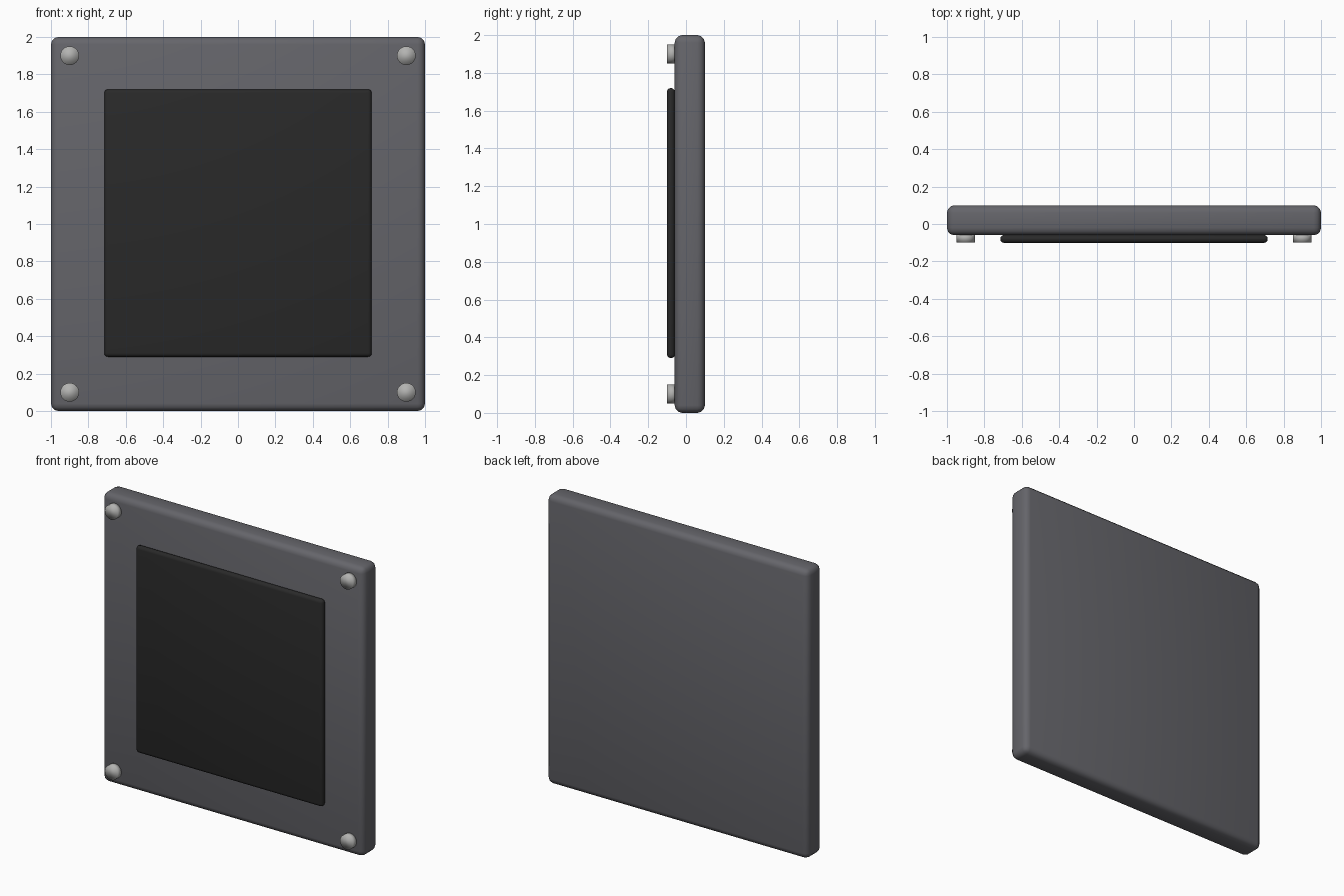
import bpy, math

if "Cube" in bpy.data.objects:
    bpy.data.objects.remove(bpy.data.objects["Cube"])


def material(name, rgb):
    m = bpy.data.materials.new(name)
    m.diffuse_color = (*rgb, 1)
    m.use_nodes = True
    m.node_tree.nodes["Principled BSDF"].inputs["Base Color"].default_value = m.diffuse_color
    return m


def rounded_slab(name, center, size, radius, mat):
    bpy.ops.mesh.primitive_cube_add(size=1, location=center)
    ob = bpy.context.object
    ob.name = name
    ob.scale = size
    bpy.ops.object.transform_apply(location=False, rotation=False, scale=True)
    bev = ob.modifiers.new("rounded_edges", 'BEVEL')
    bev.width = radius
    bev.segments = 3
    bpy.ops.object.modifier_apply(modifier=bev.name)
    bpy.ops.object.shade_smooth_by_angle(angle=math.radians(35))
    ob.data.materials.append(mat)
    return ob


grey = material("plate_grey", (0.13, 0.13, 0.145))
dark = material("panel_dark", (0.022, 0.022, 0.022))
steel = material("screw_steel", (0.45, 0.45, 0.44))

# Square backing plate
rounded_slab("backing_plate", (0, 0.02, 1), (2, 0.16, 2), 0.04, grey)

# Raised dark panel on the front
rounded_slab("front_panel", (0, -0.08, 1.005), (1.43, 0.042, 1.43), 0.02, dark)

# Corner screws, softly shaded over the cap
for sx, side in ((-1, "left"), (1, "right")):
    for z, level in ((0.1, "lower"), (1.9, "upper")):
        bpy.ops.mesh.primitive_cylinder_add(
            vertices=32, radius=0.05, depth=0.05,
            location=(sx * 0.9, -0.075, z), rotation=(math.pi / 2, 0, 0))
        screw = bpy.context.object
        screw.name = f"screw_{level}_{side}"
        bpy.ops.object.shade_smooth()
        screw.data.materials.append(steel)
